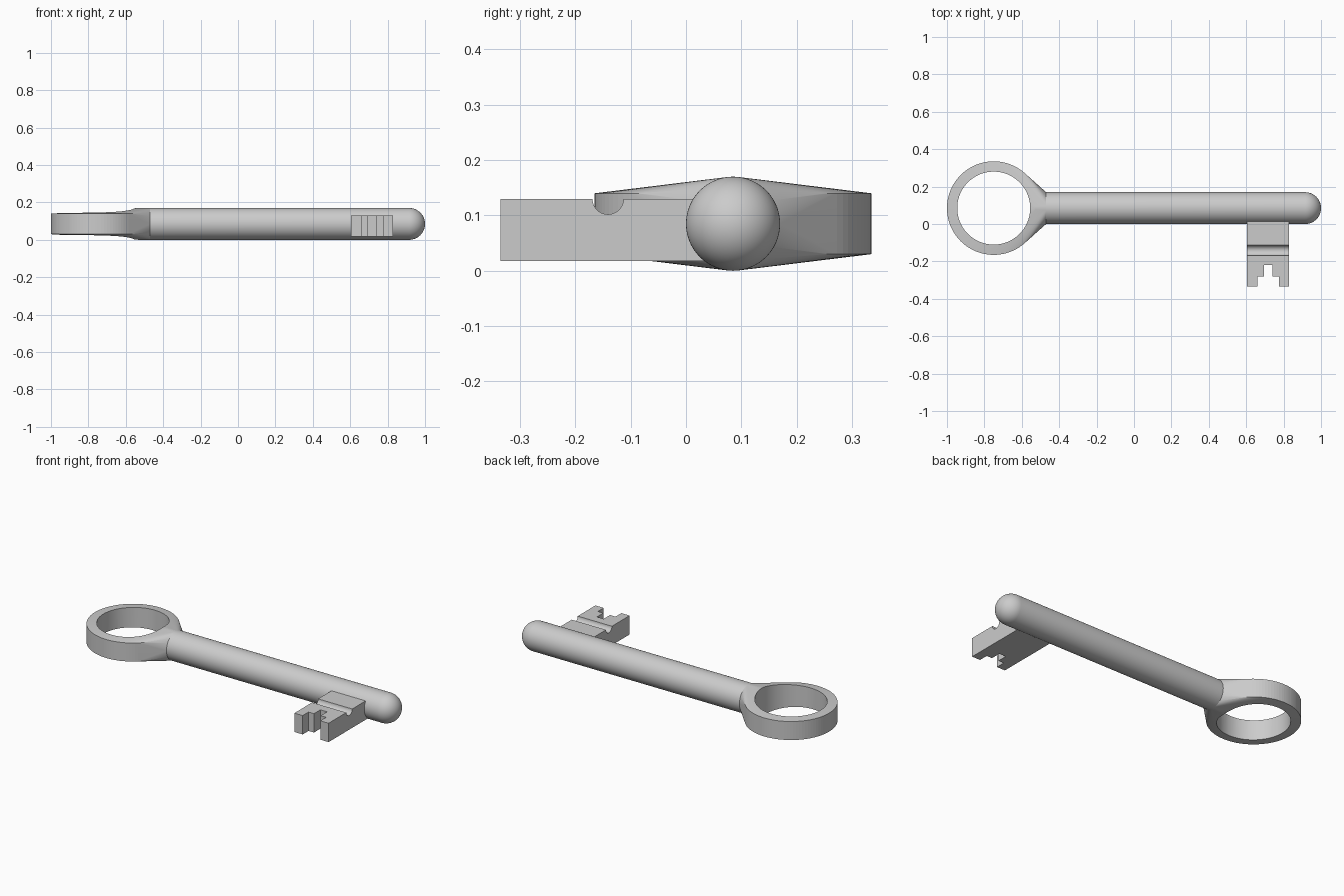
import bpy, bmesh, math
from mathutils import Matrix, Vector

if "Cube" in bpy.data.objects:
    bpy.data.objects.remove(bpy.data.objects["Cube"])

CY = CZ = R = 0.085          # shaft axis height / offset and radius
RING_X = -0.75

steel = bpy.data.materials.new("grey steel")
steel.diffuse_color = (0.6, 0.6, 0.6, 1)
steel.use_nodes = True
steel.node_tree.nodes["Principled BSDF"].inputs["Base Color"].default_value = steel.diffuse_color


def finish(name, bm):
    bmesh.ops.recalc_face_normals(bm, faces=bm.faces[:])
    me = bpy.data.meshes.new(name)
    bm.to_mesh(me)
    bm.free()
    me.materials.append(steel)
    ob = bpy.data.objects.new(name, me)
    bpy.context.collection.objects.link(ob)
    return ob


def activate(ob):
    bpy.ops.object.select_all(action='DESELECT')
    ob.select_set(True)
    bpy.context.view_layer.objects.active = ob


def cut(ob, cutter):
    activate(ob)
    mod = ob.modifiers.new("cut", 'BOOLEAN')
    mod.operation = 'DIFFERENCE'
    mod.solver = 'EXACT'
    mod.object = cutter
    bpy.ops.object.modifier_apply(modifier=mod.name)
    bpy.data.objects.remove(cutter, do_unlink=True)


def cylinder(bm, radius, depth, matrix, n=96):
    bmesh.ops.create_cone(bm, cap_ends=True, segments=n, radius1=radius,
                          radius2=radius, depth=depth, matrix=matrix)


def box(name, x0, x1, y0, y1, z0, z1):
    bm = bmesh.new()
    bmesh.ops.create_cube(bm, size=1, matrix=Matrix.Translation(
        ((x0 + x1) / 2, (y0 + y1) / 2, (z0 + z1) / 2))
        @ Matrix.Diagonal((x1 - x0, y1 - y0, z1 - z0, 1)))
    return finish(name, bm)


# Bow: hull of a disc and a short collar on the shaft axis, with a round hole
bm = bmesh.new()
cylinder(bm, 0.25, 0.11, Matrix.Translation((RING_X, CY, CZ)))
cylinder(bm, R, 0.06, Matrix.Translation((-0.50, CY, CZ)) @ Matrix.Rotation(math.pi / 2, 4, 'Y'))
hull = bmesh.ops.convex_hull(bm, input=bm.verts[:])
inside = {g for g in hull["geom_interior"] + hull["geom_unused"]
          if isinstance(g, bmesh.types.BMVert)}
bmesh.ops.delete(bm, geom=list(inside), context='VERTS')
bow = finish("bow", bm)
bm = bmesh.new()
cylinder(bm, 0.195, 1, Matrix.Translation((RING_X, CY, CZ)))
cut(bow, finish("bow_hole", bm))

# Shaft: lathed rod with a domed tip
bm = bmesh.new()
tip = 1 - R
profile = [(-0.47, 0), (-0.47, R)] + [
    (tip + R * math.sin(a), R * math.cos(a))
    for a in (math.pi / 2 * i / 16 for i in range(17))]
vs = [bm.verts.new((x, CY, CZ + r)) for x, r in profile]
edges = [bm.edges.new(p) for p in zip(vs, vs[1:])]
bmesh.ops.spin(bm, geom=vs + edges, cent=(0, CY, CZ), axis=(1, 0, 0),
               angle=2 * math.pi, steps=96)
bmesh.ops.remove_doubles(bm, verts=bm.verts[:], dist=1e-5)
shaft = finish("shaft", bm)

# Bit: side profile with a round groove on top, extruded along x
bm = bmesh.new()
groove = [(-0.141 + 0.028 * math.cos(a), 0.13 - 0.028 * math.sin(a))
          for a in (math.pi * i / 20 for i in range(21))]
side = [(-0.335, 0.018), (0.06, 0.018), (0.06, 0.13)] + groove + [(-0.335, 0.13)]
face = bm.faces.new([bm.verts.new((0.605, y, z)) for y, z in side])
ext = bmesh.ops.extrude_face_region(bm, geom=[face])
bmesh.ops.translate(bm, vec=Vector((0.225, 0, 0)),
                    verts=[g for g in ext["geom"] if isinstance(g, bmesh.types.BMVert)])
bit = finish("bit", bm)

# Stepped notch in the end of the bit
for half, depth_y in ((0.058, -0.28), (0.022, -0.22)):
    cut(bit, box("notch", 0.7175 - half, 0.7175 + half, -0.5, depth_y, -0.1, 0.3))

for ob in (bow, shaft, bit):
    activate(ob)
    bpy.ops.object.shade_smooth_by_angle(angle=math.radians(30))
